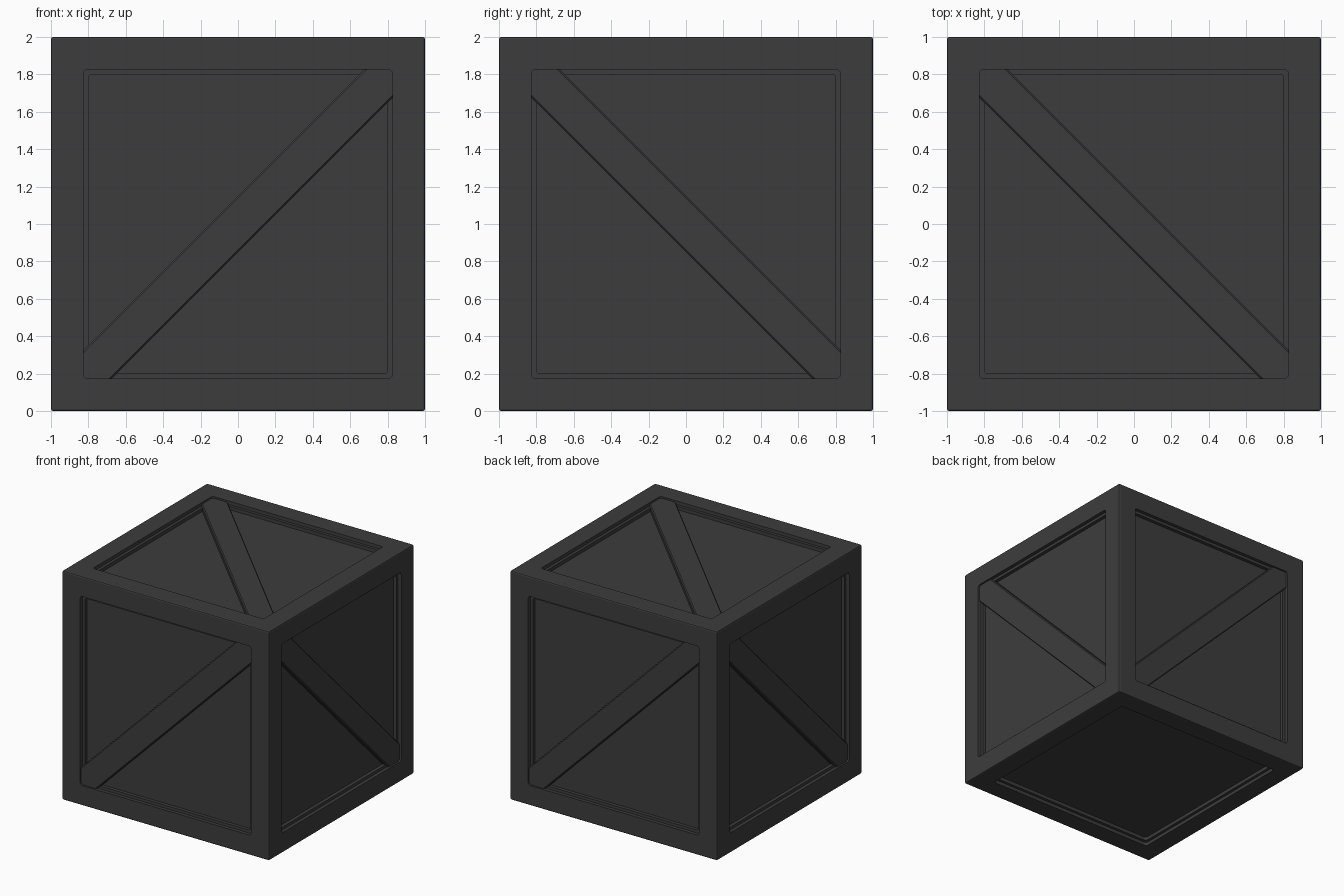
import bpy, bmesh, math
from mathutils import Vector

cube = bpy.data.objects.get("Cube")
if cube:
    bpy.data.objects.remove(cube, do_unlink=True)

OUTER, BEVEL = 1.0, 0.012
OPENING, LEDGE = 0.825, 0.80
CORNER = 0.022
LEDGE_DEPTH, PANEL_DEPTH, BRACE_DEPTH = 0.03, 0.06, 0.015

charcoal = bpy.data.materials.new("charcoal")
charcoal.use_nodes = True
colour = (0.046, 0.046, 0.046, 1)
charcoal.diffuse_color = colour
shader = charcoal.node_tree.nodes["Principled BSDF"]
shader.inputs["Base Color"].default_value = colour
shader.inputs["Roughness"].default_value = 0.8

# Each side: outward normal and first axis; braces rise along first + second axis
SIDES = {
    "front": ((0, -1, 0), (1, 0, 0)),
    "back": ((0, 1, 0), (-1, 0, 0)),
    "left": ((1, 0, 0), (0, 0, 1)),
    "right": ((-1, 0, 0), (0, 0, 1)),
    "top": ((0, 0, 1), (0, 1, 0)),
    "bottom": ((0, 0, -1), (1, 0, 0)),
}


def arc(cx, cy, radius, start, steps=3):
    """Quarter turn of points, counterclockwise."""
    angles = [start + math.pi / 2 * i / steps for i in range(steps + 1)]
    return [(cx + radius * math.cos(a), cy + radius * math.sin(a)) for a in angles]


def rounded_square(half):
    c = half - CORNER
    signs = ((1, 1), (-1, 1), (-1, -1), (1, -1))
    return [p for k, (sx, sy) in enumerate(signs)
            for p in arc(sx * c, sy * c, CORNER, k * math.pi / 2)]


def brace_outline(offset):
    """Diagonal bar whose ends fill two rounded corners of the opening."""
    c = OPENING - CORNER
    end = [(OPENING, OPENING - offset), *arc(c, c, CORNER, 0),
           (OPENING - offset, OPENING)]
    return end + [(-x, -y) for x, y in end]


def add_ring(bm, side, points, depth):
    n, u = (Vector(a) for a in SIDES[side])
    v = n.cross(u)
    centre = n * (OUTER - depth) + Vector((0, 0, OUTER))
    return [bm.verts.new(centre + u * x + v * y) for x, y in points]


def bridge(bm, a, b):
    for i in range(len(a)):
        j = (i + 1) % len(a)
        corners = list(dict.fromkeys((a[i], a[j], b[j], b[i])))
        if len(corners) > 2:
            bm.faces.new(corners)


def finish(bm, name):
    mesh = bpy.data.meshes.new(name)
    bm.to_mesh(mesh)
    bm.free()
    mesh.materials.append(charcoal)
    obj = bpy.data.objects.new(name, mesh)
    bpy.context.collection.objects.link(obj)
    return obj


# Outer frame: bevelled cube with a rounded opening on every side
bm = bmesh.new()
bmesh.ops.create_cube(bm, size=2 * OUTER)
bmesh.ops.bevel(bm, geom=bm.edges[:], offset=BEVEL, segments=2,
                profile=0.5, affect='EDGES')
bmesh.ops.translate(bm, verts=bm.verts[:], vec=(0, 0, OUTER))
bmesh.ops.delete(bm, geom=[f for f in bm.faces if f.calc_area() > 1],
                 context='FACES_ONLY')
flat = OUTER - BEVEL
square = [(flat, flat), (-flat, flat), (-flat, -flat), (flat, -flat)]
for side in SIDES:
    rim = [v for v in add_ring(bm, side, square, 0) for _ in range(4)]
    lip = add_ring(bm, side, rounded_square(OPENING), 0)
    foot = add_ring(bm, side, rounded_square(OPENING), LEDGE_DEPTH)
    bridge(bm, rim, lip)
    bridge(bm, lip, foot)
bmesh.ops.remove_doubles(bm, verts=bm.verts[:], dist=0.0005)
finish(bm, "frame")

# Stepped recessed panel in every opening
for side in SIDES:
    bm = bmesh.new()
    rings = [add_ring(bm, side, rounded_square(half), depth) for half, depth in
             ((OPENING, LEDGE_DEPTH), (LEDGE, LEDGE_DEPTH), (LEDGE, PANEL_DEPTH))]
    bridge(bm, rings[0], rings[1])
    bridge(bm, rings[1], rings[2])
    bm.faces.new(rings[2])
    finish(bm, side + "_panel")

# Diagonal braces with chamfered long edges, on all sides but the bottom
for side in SIDES:
    if side == "bottom":
        continue
    bm = bmesh.new()
    rings = [add_ring(bm, side, brace_outline(offset), depth) for offset, depth in
             ((0.15, PANEL_DEPTH), (0.15, BRACE_DEPTH + 0.01), (0.138, BRACE_DEPTH))]
    bridge(bm, rings[0], rings[1])
    bridge(bm, rings[1], rings[2])
    bm.faces.new(rings[2])
    finish(bm, side + "_brace")
